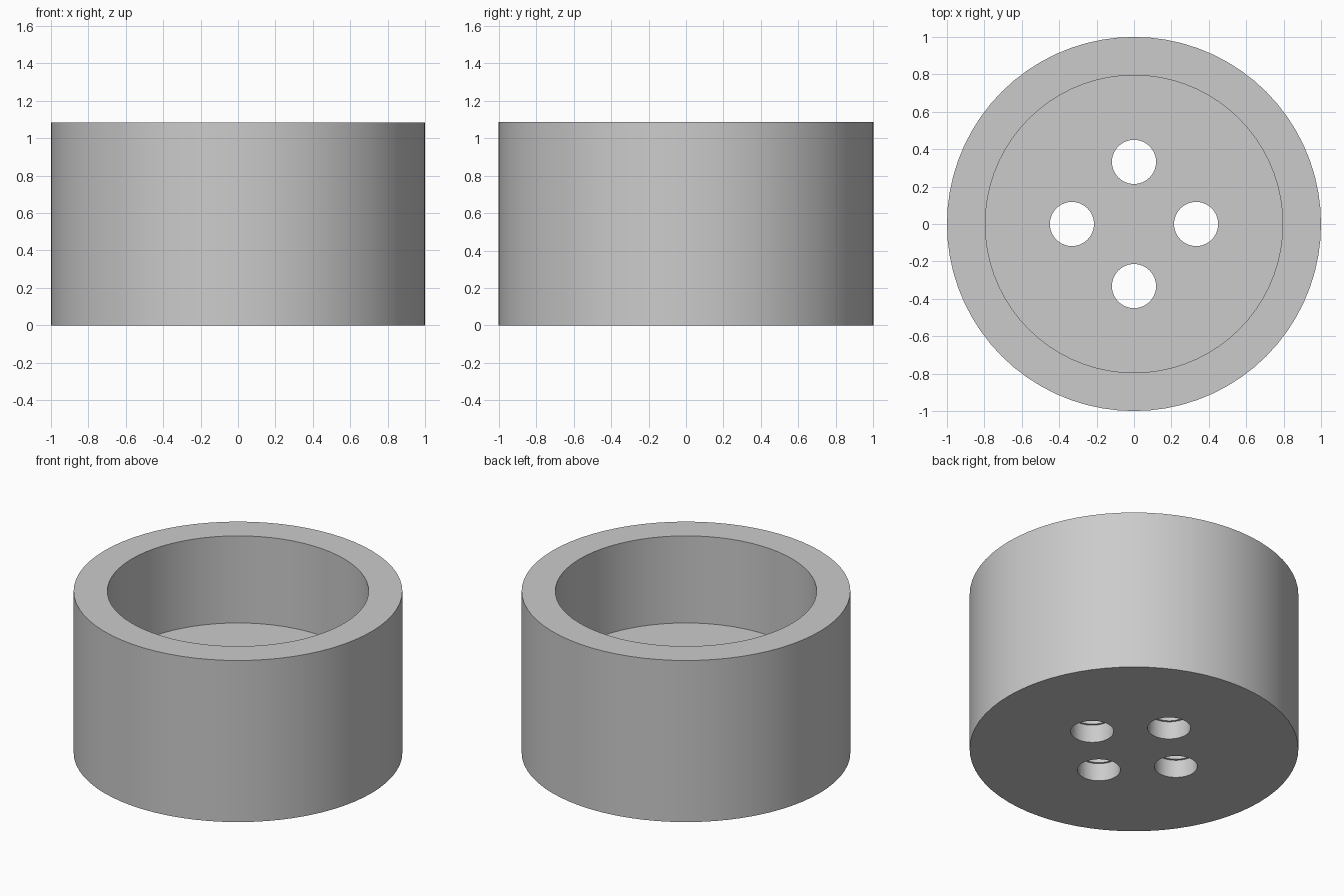
import bpy
import bmesh
import math
from mathutils import Vector

cube = bpy.data.objects.get("Cube")
if cube:
    bpy.data.objects.remove(cube, do_unlink=True)

HEIGHT = 1.085
FLOOR = 0.5
OUTER, INNER = 1.0, 0.795
HOLE, RECESS, RECESS_DEPTH = 0.118, 0.131, 0.12
HOLE_OFFSET = 0.332

grey = bpy.data.materials.new("plain grey")
grey.use_nodes = True
colour = (0.6, 0.6, 0.6, 1)
grey.diffuse_color = colour
grey.node_tree.nodes["Principled BSDF"].inputs["Base Color"].default_value = colour


def lathe(name, profile, steps):
    """Turn a profile of (radius, height) points about the z axis."""
    bm = bmesh.new()
    verts = [bm.verts.new((r, 0, z)) for r, z in profile]
    edges = [bm.edges.new(pair) for pair in zip(verts, verts[1:])]
    bmesh.ops.spin(bm, geom=verts + edges, cent=Vector(), axis=Vector((0, 0, 1)),
                   angle=math.tau, steps=steps)
    bmesh.ops.remove_doubles(bm, verts=bm.verts, dist=1e-4)
    bmesh.ops.recalc_face_normals(bm, faces=bm.faces)
    mesh = bpy.data.meshes.new(name)
    bm.to_mesh(mesh)
    bm.free()
    mesh.materials.append(grey)
    obj = bpy.data.objects.new(name, mesh)
    bpy.context.collection.objects.link(obj)
    return obj


# Round cup with a thick floor
cup = lathe("cup", [(0, 0), (OUTER, 0), (OUTER, HEIGHT), (INNER, HEIGHT),
                    (INNER, FLOOR), (0, FLOOR)], 72)
bpy.context.view_layer.objects.active = cup
cup.select_set(True)

# Four floor holes, each with a slightly wider recess underneath
for i in range(4):
    angle = i * math.pi / 2
    cutter = lathe("hole_cutter", [(0, -0.1), (RECESS, -0.1), (RECESS, RECESS_DEPTH),
                                   (HOLE, RECESS_DEPTH), (HOLE, FLOOR + 0.1),
                                   (0, FLOOR + 0.1)], 40)
    cutter.location = (HOLE_OFFSET * math.cos(angle), HOLE_OFFSET * math.sin(angle), 0)
    cutter.hide_render = True
    cut = cup.modifiers.new("hole", 'BOOLEAN')
    cut.operation = 'DIFFERENCE'
    cut.solver = 'EXACT'
    cut.object = cutter
    bpy.context.view_layer.update()
    bpy.ops.object.modifier_apply(modifier=cut.name)
    bpy.data.objects.remove(cutter, do_unlink=True)

# Smooth walls with crisp rims
bpy.ops.object.shade_smooth_by_angle(angle=math.radians(30))
